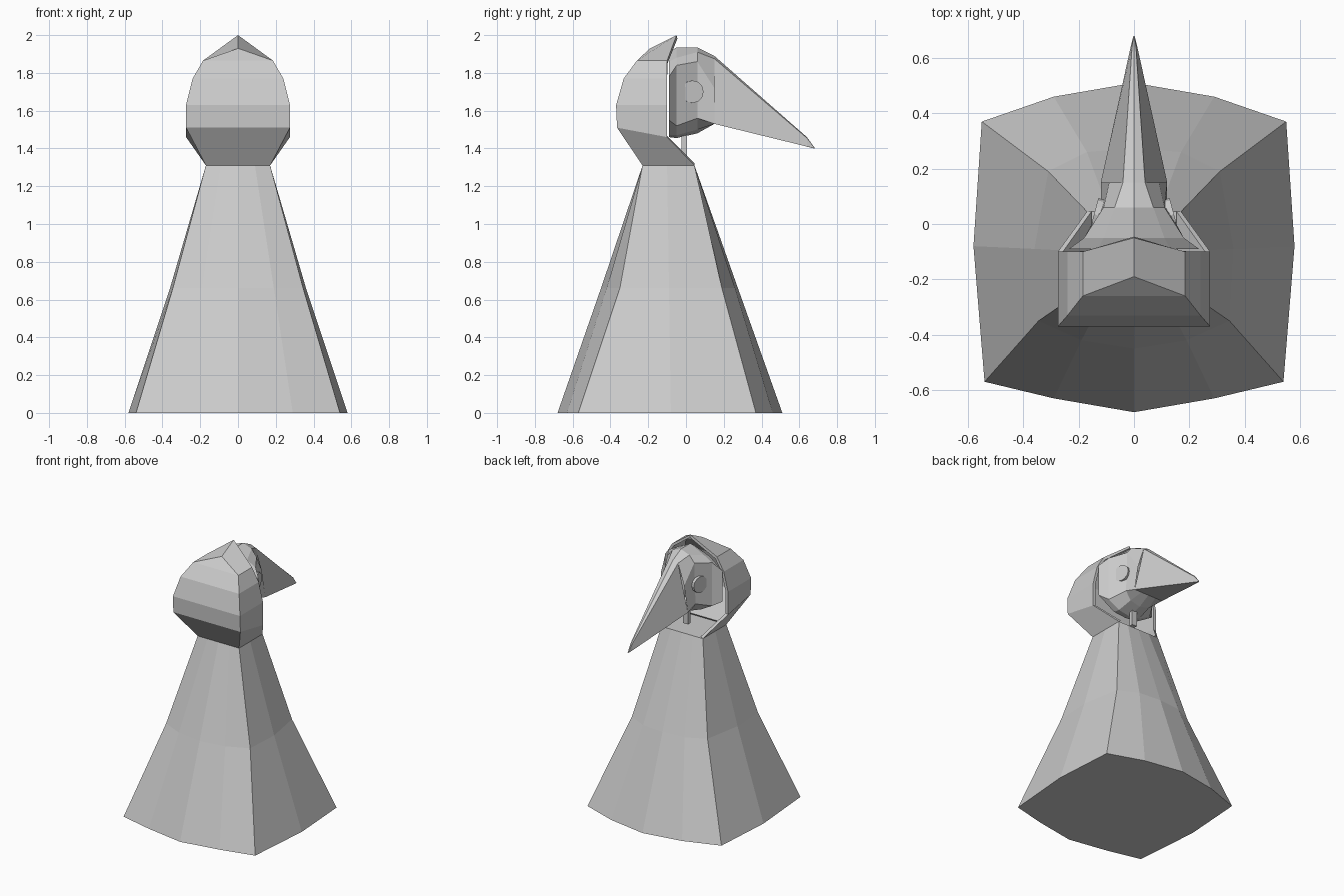
import bpy, bmesh
from math import radians
from mathutils import Matrix

if "Cube" in bpy.data.objects:
    bpy.data.objects.remove(bpy.data.objects["Cube"])


def finish(bm, name):
    bmesh.ops.remove_doubles(bm, verts=bm.verts, dist=0.0005)
    bmesh.ops.recalc_face_normals(bm, faces=bm.faces)
    me = bpy.data.meshes.new(name)
    bm.to_mesh(me)
    bm.free()
    ob = bpy.data.objects.new(name, me)
    bpy.context.collection.objects.link(ob)
    return ob


def loft(name, halves, cap_start=False, cap_end=False):
    # each half section runs from centre line to centre line; mirror it in x
    bm = bmesh.new()
    rings = []
    for h in halves:
        pts = h + [(-x, y, z) for x, y, z in reversed(h[1:-1])]
        rings.append([bm.verts.new(p) for p in pts])
    n = len(rings[0])
    for a, b in zip(rings, rings[1:]):
        for i in range(n):
            j = (i + 1) % n
            bm.faces.new((a[i], a[j], b[j], b[i]))
    if cap_start:
        bm.faces.new(rings[0])
    if cap_end:
        bm.faces.new(rings[-1])
    return finish(bm, name)


# Robe: three flared rings
robe = [
    (0.0, [(0, -.68), (.29, -.63), (.54, -.57), (.58, -.08), (.55, .37), (.29, .46), (0, .51)]),
    (.66, [(0, -.45), (.19, -.42), (.345, -.35), (.36, -.09), (.31, .19), (.17, .26), (0, .275)]),
    (1.31, [(0, -.23), (.09, -.23), (.17, -.23), (.17, -.1), (.17, .045), (.09, .045), (0, .045)]),
]
loft("robe", [[(x, y, z) for x, y in pts] for z, pts in robe], True, True)

# Hood: open at the face, rising to a peak; rows are z, half width, back y, front y
rows = [(1.31, .17, -.23, .045), (1.51, .275, -.365, -.10), (1.63, .275, -.37, -.10),
        (1.77, .24, -.33, -.10), (1.865, .185, -.26, -.10)]
bm = bmesh.new()
grid = []
for z, w, back, front in rows:
    zf = 1.46 if z == 1.51 else z
    grid.append([bm.verts.new(p) for p in
                 ((-w, front, zf), (-w, back, z), (w, back, z), (w, front, zf))])
for a, b in zip(grid, grid[1:]):
    for i in range(3):
        bm.faces.new((a[i], a[i + 1], b[i + 1], b[i]))
crown = bm.verts.new((0, -.19, 1.93))
peak = bm.verts.new((0, -.05, 2.0))
t = grid[-1]
bm.faces.new((t[1], t[2], crown))
bm.faces.new((t[0], t[1], crown, peak))
bm.faces.new((t[2], t[3], peak, crown))
hood = finish(bm, "hood")
mod = hood.modifiers.new("thickness", 'SOLIDIFY')
mod.thickness = 0.02
mod.offset = -1

# Mask: flared rim narrowing to the face
mask = [
    (-.09, [(0, 1.91), (.13, 1.86), (.235, 1.78), (.235, 1.55), (.10, 1.47), (0, 1.46)]),
    (-.05, [(0, 1.935), (.11, 1.88), (.18, 1.84), (.18, 1.52), (.09, 1.47), (0, 1.455)]),
    (.06, [(0, 1.935), (.07, 1.91), (.11, 1.86), (.12, 1.56), (.08, 1.50), (0, 1.48)]),
    (.15, [(0, 1.89), (.04, 1.875), (.09, 1.72), (.12, 1.53), (.06, 1.53), (0, 1.53)]),
]
loft("mask", [[(x, y, z) for x, z in pts] for y, pts in mask])

# Beak: tapers forward and droops at the tip
beak = [
    (.15, [(0, 1.89), (.04, 1.875), (.12, 1.53), (0, 1.53)]),
    (.64, [(0, 1.46), (.007, 1.455), (.012, 1.41), (0, 1.41)]),
    (.68, [(0, 1.405), (.002, 1.404), (.002, 1.401), (0, 1.40)]),
]
loft("beak", [[(x, y, z) for x, z in pts] for y, pts in beak], False, True)

# Round eye lenses on both sides
bm = bmesh.new()
for s in (-1, 1):
    m = (Matrix.Translation((s * .125, .03, 1.70)) @ Matrix.Rotation(radians(s * 15), 4, 'Z')
         @ Matrix.Rotation(radians(90), 4, 'Y'))
    bmesh.ops.create_cone(bm, cap_ends=True, segments=12, radius1=.06, radius2=.06,
                          depth=.04, matrix=m)
finish(bm, "eye_lenses")

# Small chin tie under the mask
bm = bmesh.new()
bmesh.ops.create_cube(bm, size=1, matrix=Matrix.Translation((0, -.01, 1.42))
                      @ Matrix.Diagonal((.04, .03, .12, 1)))
finish(bm, "chin_tie")
